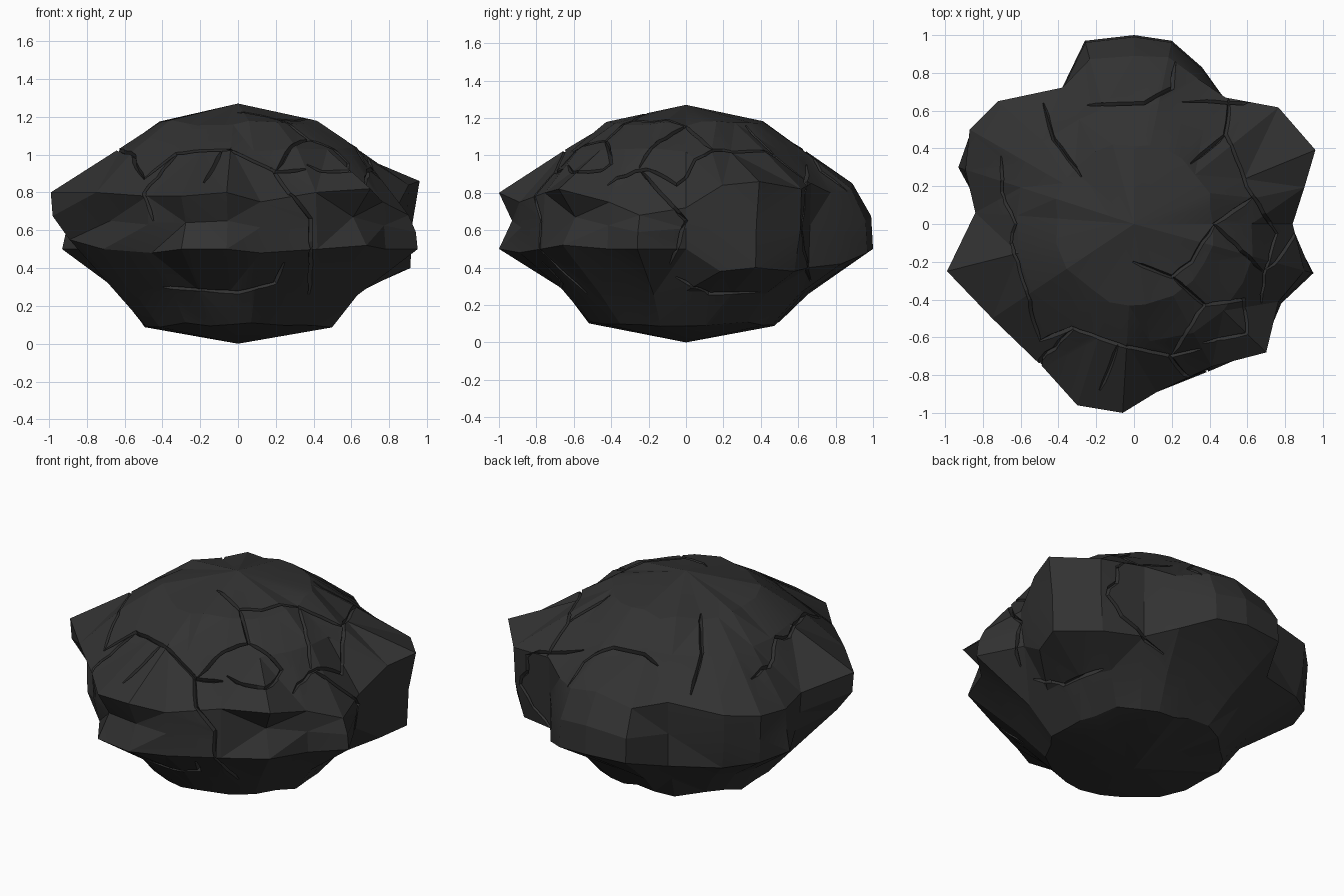
import bpy, bmesh, math, random
from mathutils import Vector
from mathutils.bvhtree import BVHTree

if "Cube" in bpy.data.objects:
    bpy.data.objects.remove(bpy.data.objects["Cube"])

random.seed(4)
stone = bpy.data.materials.new("dark_stone")
stone.diffuse_color = (0.032, 0.032, 0.032, 1)
stone.use_nodes = True
stone.node_tree.nodes["Principled BSDF"].inputs["Base Color"].default_value = stone.diffuse_color

# Rim outline seen from the top: x, y, low edge z, high edge z, low scale, high scale
RIM = [
    (.84, 0, .50, .72, .97, 1), (.93, .2, .38, .84, .92, .97), (.98, .4, .40, .86, .93, .98),
    (.78, .63, .38, .82, .92, .98), (.5, .69, .40, .85, .95, .97), (.36, .83, .42, .8, 1, .93),
    (.2, .97, .48, .82, 1, .91), (0, 1, .5, .85, 1, .89), (-.26, .97, .5, .8, 1, .9),
    (-.4, .76, .42, .82, .95, .95), (-.72, .65, .45, .8, .95, 1), (-.87, .5, .48, .78, .98, 1),
    (-.93, .3, .5, .75, 1, .96), (-.84, .06, .5, .75, .95, 1), (-.99, -.25, .55, .8, .9, 1),
    (-.75, -.5, .5, .8, .95, 1), (-.48, -.76, .48, .78, .95, 1), (-.3, -.96, .5, .78, 1, 1),
    (-.06, -1, .5, .8, 1, 1), (.12, -.89, .48, .75, 1, 1), (.42, -.77, .5, .8, 1, .98),
    (.7, -.68, .52, .82, .97, 1), (.78, -.42, .5, .75, 1, .98), (.95, -.26, .5, .68, 1, .95)]
DENTS = {2: .94, 12: .97, 15: .9, 17: .92, 18: .93, 21: .87}
N = len(RIM)


def core_ring(bm, r, z, wobble):
    """Roughly round ring for the dome and the belly."""
    out = []
    for x, y, *_ in RIM:
        a = math.atan2(y, x)
        k = r * (1 + random.uniform(-wobble, wobble))
        out.append(bm.verts.new((k * math.cos(a), k * math.sin(a), z + random.uniform(-.015, .015))))
    return out


# Boulder body: stacked rings joined into facets
bm = bmesh.new()
rings = [core_ring(bm, .50, .10, .05), core_ring(bm, .66, .27, .03)]
rings.append([bm.verts.new((x * kl, y * kl, zl)) for x, y, zl, zh, kl, kh in RIM])
mid = []
for i, (x, y, zl, zh, kl, kh) in enumerate(RIM):
    m = DENTS.get(i, max(kl, kh) * .99)
    mid.append(bm.verts.new((x * m, y * m, (zl + zh) / 2)))
rings.append(mid)
rings.append([bm.verts.new((x * kh, y * kh, zh)) for x, y, zl, zh, kl, kh in RIM])
rings += [core_ring(bm, .64, 1.03, .03), core_ring(bm, .42, 1.17, .04)]
for lo, hi in zip(rings, rings[1:]):
    for i in range(N):
        j = (i + 1) % N
        bm.faces.new((lo[i], lo[j], hi[j], hi[i]))
bottom, top = bm.verts.new((0, 0, 0)), bm.verts.new((0, 0, 1.27))
for i in range(N):
    j = (i + 1) % N
    bm.faces.new((bottom, rings[0][j], rings[0][i]))
    bm.faces.new((top, rings[-1][i], rings[-1][j]))
bmesh.ops.triangulate(bm, faces=bm.faces[:], quad_method='SHORT_EDGE')
bmesh.ops.recalc_face_normals(bm, faces=bm.faces[:])
tree = BVHTree.FromBMesh(bm)
me = bpy.data.meshes.new("boulder")
bm.to_mesh(me)
bm.free()
boulder = bpy.data.objects.new("boulder", me)
bpy.context.collection.objects.link(boulder)
me.materials.append(stone)

# Crack paths drawn on the top, front and right views
TOP_CRACKS = [
    [(-.48, .64), (-.42, .45), (-.28, .25)],
    [(-.7, .36), (-.7, .17), (-.63, 0), (-.65, -.1), (-.57, -.35), (-.5, -.62)],
    [(-.5, -.62), (-.33, -.55), (-.08, -.64), (.2, -.7), (.36, -.66)],
    [(.5, .66), (.49, .48), (.6, .2), (.75, -.05), (.69, -.27), (.67, -.42)],
    [(.49, .48), (.3, .32)],
    [(.63, .14), (.43, 0), (.68, -.25)],
    [(.43, 0), (.3, -.2), (.2, -.28), (0, -.2)],
    [(.2, -.28), (.37, -.43), (.2, -.69)],
    [(.37, -.43), (.58, -.4), (.6, -.58), (.36, -.63)],
    [(-.25, .63), (.05, .64), (.2, .72), (.22, .86)],
    [(-.08, -.64), (-.18, -.88)]]
FRONT_CRACKS = [
    [(.17, .93), (.38, .66), (.39, .42), (.37, .26)],
    [(-.4, .3), (0, .27), (.2, .32), (.25, .43)],
    [(-.32, 1.0), (-.5, .8), (-.45, .65)]]
RIGHT_CRACKS = [
    [(-.25, .92), (0, .65), (-.08, .42)],
    [(.65, .95), (.62, .6), (.66, .33)],
    [(-.05, .35), (.12, .26), (.4, .27)]]


def project(path, start, ray, place):
    """Drop a flat path onto the boulder."""
    hits = []
    for p, q in zip(path, path[1:]):
        steps = max(2, int(math.dist(p, q) / .05))
        for s in range(steps + (q == path[-1])):
            t = s / steps
            u, v = p[0] + (q[0] - p[0]) * t, p[1] + (q[1] - p[1]) * t
            u += random.uniform(-.006, .006)
            loc, nor, _, _ = tree.ray_cast(Vector(place(u, v, start)), Vector(ray))
            if loc:
                hits.append((loc, nor))
    return hits


def groove(bm, hits):
    """Diamond-section wedge along the surface, tapering at both ends."""
    prev = None
    for i, (loc, nor) in enumerate(hits):
        tan = hits[min(i + 1, len(hits) - 1)][0] - hits[max(i - 1, 0)][0]
        side = nor.cross(tan).normalized()
        k = .35 if i in (0, len(hits) - 1) else 1
        ring = [bm.verts.new(loc + o * k) for o in
                (nor * .025, side * .011, nor * -.026, side * -.011)]
        if prev:
            for a in range(4):
                b = (a + 1) % 4
                bm.faces.new((prev[a], prev[b], ring[b], ring[a]))
        else:
            bm.faces.new(ring[::-1])
        prev = ring
    bm.faces.new(prev)


# Crack cutter
bm = bmesh.new()
for paths, start, ray, place in (
        (TOP_CRACKS, 3, (0, 0, -1), lambda u, v, s: (u, v, s)),
        (FRONT_CRACKS, -3, (0, 1, 0), lambda u, v, s: (u, s, v)),
        (RIGHT_CRACKS, 3, (-1, 0, 0), lambda u, v, s: (s, u, v))):
    for path in paths:
        hits = project(path, start, ray, place)
        if len(hits) > 1:
            groove(bm, hits)
bmesh.ops.recalc_face_normals(bm, faces=bm.faces[:])
cm = bpy.data.meshes.new("crack_cutter")
bm.to_mesh(cm)
bm.free()
cm.materials.append(stone)
cutter = bpy.data.objects.new("crack_cutter", cm)
bpy.context.collection.objects.link(cutter)
cutter.hide_render = True

# Cut the cracks, then shade
bpy.context.view_layer.objects.active = boulder
boulder.select_set(True)
mod = boulder.modifiers.new("cracks", 'BOOLEAN')
mod.operation, mod.solver, mod.object = 'DIFFERENCE', 'EXACT', cutter
mod.use_self = True
bpy.ops.object.modifier_apply(modifier=mod.name)
bpy.data.objects.remove(cutter)
bpy.ops.object.shade_smooth_by_angle(angle=math.radians(14))
